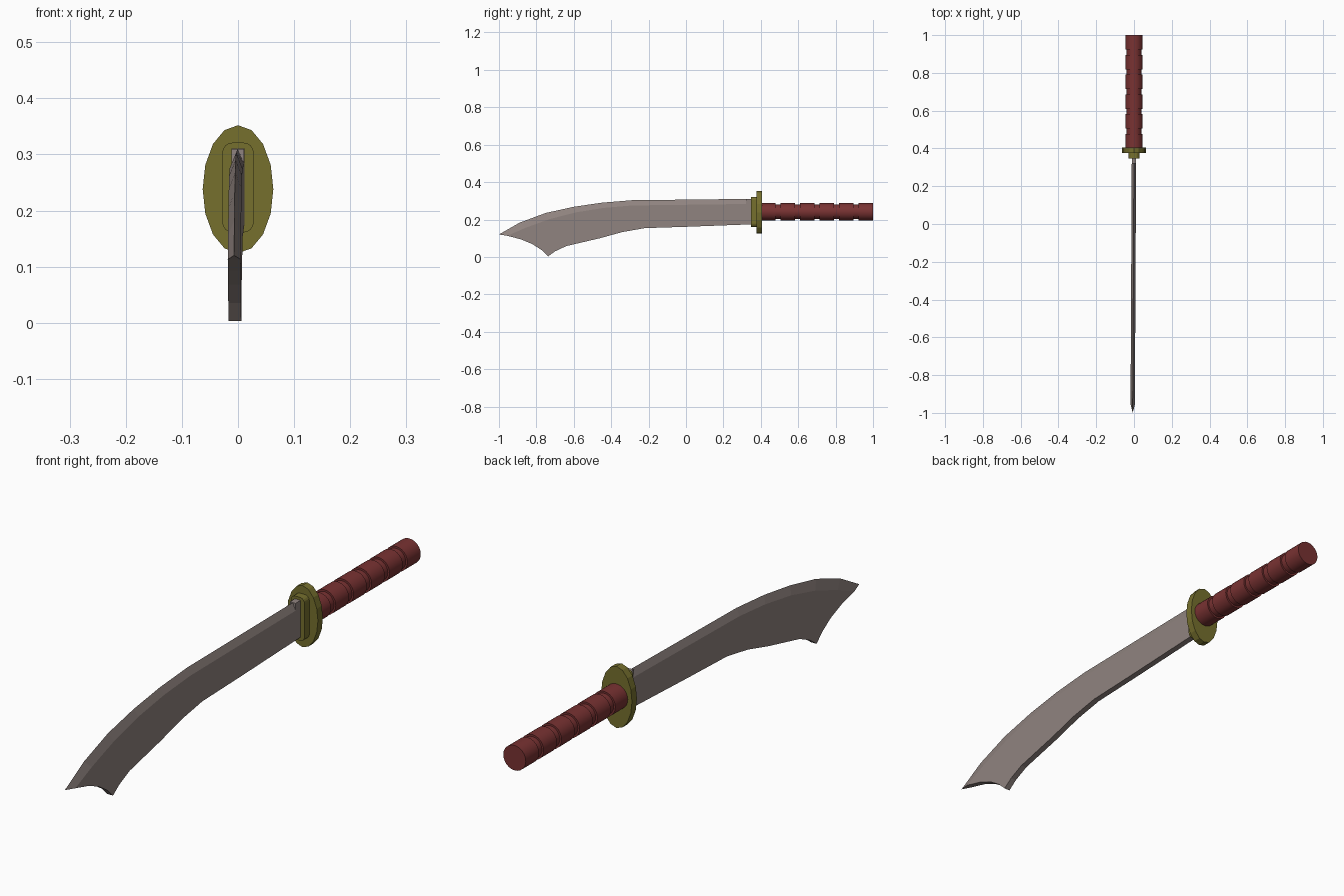
import bpy, bmesh, math

cube = bpy.data.objects.get("Cube")
if cube:
    bpy.data.objects.remove(cube, do_unlink=True)


def material(name, rgb):
    m = bpy.data.materials.new(name)
    m.use_nodes = True
    m.diffuse_color = (*rgb, 1)
    m.node_tree.nodes["Principled BSDF"].inputs["Base Color"].default_value = (*rgb, 1)
    return m


steel = material("warm grey steel", (0.28, 0.23, 0.215))
brass = material("olive brass", (0.18, 0.16, 0.027))
wrap = material("dark red grip", (0.19, 0.032, 0.032))


def finish(name, bm, mat, smooth=False):
    bmesh.ops.recalc_face_normals(bm, faces=bm.faces)
    me = bpy.data.meshes.new(name)
    bm.to_mesh(me)
    bm.free()
    me.materials.append(mat)
    ob = bpy.data.objects.new(name, me)
    bpy.context.collection.objects.link(ob)
    if smooth:
        bpy.ops.object.select_all(action="DESELECT")
        ob.select_set(True)
        bpy.context.view_layer.objects.active = ob
        bpy.ops.object.shade_smooth_by_angle(angle=math.radians(35))
    return ob


def loft(name, rings, mat, smooth=False):
    """Join equal-length rings of points and cap both ends."""
    bm = bmesh.new()
    loops = [[bm.verts.new(p) for p in ring] for ring in rings]
    n = len(loops[0])
    for a, b in zip(loops, loops[1:]):
        for i in range(n):
            j = (i + 1) % n
            bm.faces.new((a[i], a[j], b[j], b[i]))
    bm.faces.new(loops[0])
    bm.faces.new(loops[-1])
    return finish(name, bm, mat, smooth)


def ellipse(y, rx, rz, z, n):
    return [(rx * math.sin(math.tau * i / n), y, z + rz * math.cos(math.tau * i / n))
            for i in range(n)]


def rounded_rect(y, hx, hz, z, r, steps=4):
    pts = []
    for q, (sx, sz) in enumerate(((1, 1), (-1, 1), (-1, -1), (1, -1))):
        for k in range(steps + 1):
            a = (q + k / steps) * math.pi / 2
            pts.append((sx * (hx - r) + r * math.cos(a), y, z + sz * (hz - r) + r * math.sin(a)))
    return pts


# Blade: flat sides, thick lower edge, both sides bevelled up to a sharp top
ridge = [(0.32, 0.31), (-0.29, 0.303), (-0.45, 0.29), (-0.6, 0.268), (-0.75, 0.235),
         (-0.89, 0.183), (-1, 0.12)]
bevel = [(0.32, 0.283), (-0.29, 0.275), (-0.44, 0.262), (-0.59, 0.238), (-0.73, 0.202),
         (-0.86, 0.155), (-0.955, 0.113)]
clipped_end = [(-0.88, 0.093), (-0.82, 0.068), (-0.77, 0.035), (-0.737, 0.003)]
lower_edge = [(-0.70, 0.03), (-0.64, 0.058), (-0.46, 0.1), (-0.34, 0.133), (-0.22, 0.154),
              (0, 0.161), (0.37, 0.175)]
shoulder = [(0.37, 0.311), (0.32, 0.31)]


def blade_point(side, y, z):
    return (0.0115 * side - 0.002 + 0.005 * y, y, z)


bm = bmesh.new()
outline = bevel + clipped_end + lower_edge + shoulder
left, right = ([bm.verts.new(blade_point(s, *p)) for p in outline] for s in (1, -1))
top = [bm.verts.new(blade_point(0, *p)) for p in ridge]
last = len(bevel) - 1
for flank in (left, right):
    bm.faces.new(flank)
    for i in range(last):
        bm.faces.new((flank[i], flank[i + 1], top[i + 1], top[i]))
    bm.faces.new((flank[-1], flank[0], top[0]))
bm.faces.new((left[last], right[last], top[last]))
for i in range(last, len(outline) - 1):
    ends = (left[i], left[i + 1], right[i + 1], right[i])
    if i == len(outline) - 2:
        ends = (left[i], left[i + 1], top[0], right[i + 1], right[i])
    bm.faces.new(ends)
finish("blade", bm, steel)

# Collar and oval guard
loft("collar", [rounded_rect(y, 0.028, 0.08, 0.241, 0.018) for y in (0.348, 0.38)], brass)
loft("guard", [ellipse(y, 0.063, 0.114, 0.238, 16) for y in (0.376, 0.405)], brass)

# Grip: six wide bands with narrow grooves between them
rings = []
start, pitch, band = 0.40, 0.1045, 0.0775
for k in range(6):
    y = start + k * pitch
    for yy, r in ((y, 0.039), (y, 0.046), (y + band, 0.046), (y + band, 0.039)):
        rings.append(ellipse(yy, r, r, 0.241, 24))
loft("grip", rings[1:-1], wrap, smooth=True)
